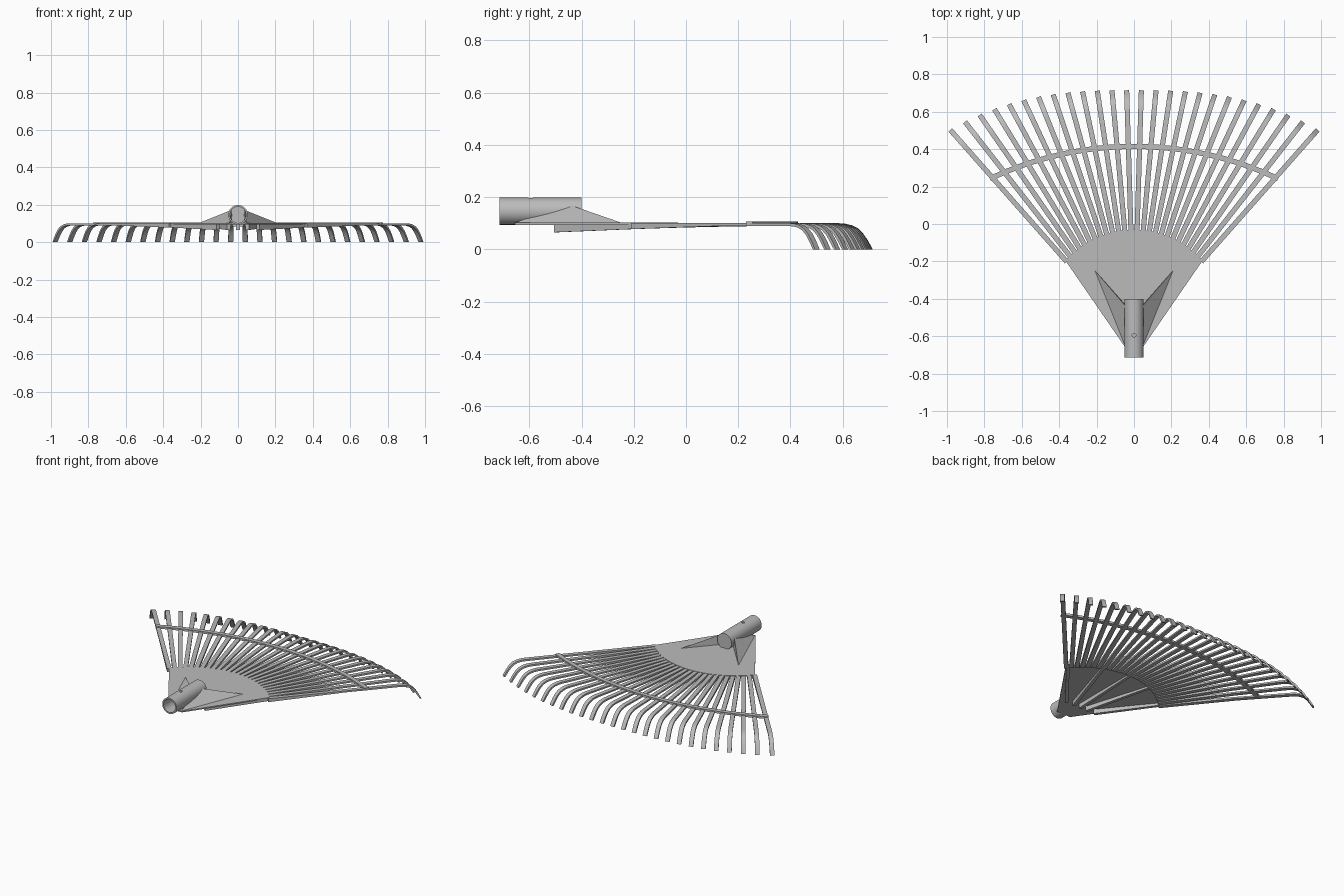
import bpy, bmesh, math
from mathutils import Vector

cube = bpy.data.objects.get("Cube")
if cube:
    bpy.data.objects.remove(cube)

# Single grey material
grey = bpy.data.materials.new("rake_grey")
grey.use_nodes = True
grey.diffuse_color = (0.5, 0.5, 0.5, 1)
grey.node_tree.nodes["Principled BSDF"].inputs["Base Color"].default_value = (0.5, 0.5, 0.5, 1)


def finish(bm, name):
    bmesh.ops.recalc_face_normals(bm, faces=bm.faces)
    mesh = bpy.data.meshes.new(name)
    bm.to_mesh(mesh)
    bm.free()
    obj = bpy.data.objects.new(name, mesh)
    bpy.context.collection.objects.link(obj)
    mesh.materials.append(grey)
    return obj


def smooth(obj):
    bpy.ops.object.select_all(action='DESELECT')
    obj.select_set(True)
    bpy.context.view_layer.objects.active = obj
    bpy.ops.object.shade_smooth_by_angle(angle=math.radians(35))


def loft(bm, rings, cap=True):
    """Bridge rings of equal length into a skin."""
    loops = [[bm.verts.new(p) for p in ring] for ring in rings]
    n = len(loops[0])
    for a, b in zip(loops, loops[1:]):
        for i in range(n):
            j = (i + 1) % n
            bm.faces.new((a[i], a[j], b[j], b[i]))
    if cap:
        bm.faces.new(loops[0])
        bm.faces.new(loops[-1])


TOP = 0.1
PLATE_R, PLATE_Y, PLATE_A = 0.49, -0.52, math.radians(48.5)


def plate_point(t, r=PLATE_R):
    a = t * PLATE_A
    return Vector((r * math.sin(a), PLATE_Y + r * math.cos(a), 0))


def under(y):
    """Height of the sloping underside of ribs and tines."""
    return min(0.065 + 0.042 * (y + 0.5), TOP - 0.01)


# Fan plate
bm = bmesh.new()
outline = [(-0.05, -0.655)] + [plate_point(i / 12)[:2] for i in range(-12, 13)] + [(0.05, -0.655)]
loft(bm, [[(x, y, z) for x, y in outline] for z in (0.094, 0.102)])
finish(bm, "fan_plate")

# Tines: straight tapering blades ending in a downward hook
HOOK = [(0.13, 0.1), (0.105, 0.098), (0.08, 0.092), (0.058, 0.081),
        (0.038, 0.062), (0.02, 0.036), (0, 0)]
TINES, HALF_W = 26, 0.0135
bm = bmesh.new()
for i in range(TINES):
    t = 2 * i / (TINES - 1) - 1
    start = plate_point(t, PLATE_R - 0.01)
    tip = Vector((0.982 * t, 0.715 - 0.212 * abs(t) ** 2.7, 0))
    along = (tip - start).normalized()
    side = Vector((along.y, -along.x, 0)) * HALF_W
    up = Vector((0, 0, 1))
    mid = start.lerp(tip, 0.5)
    spine = [(start + up * TOP, start + up * under(start.y)),
             (mid + up * TOP, mid + up * under(mid.y))]
    for k, (back, z) in enumerate(HOOK):
        bend = math.radians(75) * k / (len(HOOK) - 1)
        outer = tip - along * back + up * z
        inner = outer - (along * math.sin(bend) + up * math.cos(bend)) * 0.011
        inner.z = max(inner.z, 0)
        spine.append((outer, inner))
    loft(bm, [[a - side, a + side, b + side, b - side] for a, b in spine])
smooth(finish(bm, "tines"))

# Curved cross brace tying the tines together
bm = bmesh.new()
BR, BY = 1.8, -1.385
brace_a = math.asin(0.77 / BR)
rings = []
for i in range(33):
    a = brace_a * (i / 16 - 1)
    rings.append([((BR + d) * math.sin(a), BY + (BR + d) * math.cos(a), z)
                  for d, z in ((-0.014, 0.092), (0.014, 0.092), (0.014, 0.106), (-0.014, 0.106))])
loft(bm, rings)
smooth(finish(bm, "cross_brace"))

# Stiffening ribs beneath the plate
bm = bmesh.new()
for t in (-0.97, -0.45, 0, 0.45, 0.97):
    start = Vector((0.11 * t, -0.5, 0))
    end = plate_point(t)
    along = (end - start).normalized()
    side = Vector((along.y, -along.x, 0)) * 0.01
    loft(bm, [[p - side + Vector((0, 0, 0.098)), p + side + Vector((0, 0, 0.098)),
               p + side + Vector((0, 0, under(p.y))), p - side + Vector((0, 0, under(p.y)))]
              for p in (start, end)])
finish(bm, "under_ribs")

# Handle socket: hollow tube, closed at the rear
SIDES, AXIS_Z = 32, 0.146


def circle(r, y):
    return [(r * math.cos(2 * math.pi * i / SIDES), y, AXIS_Z + r * math.sin(2 * math.pi * i / SIDES))
            for i in range(SIDES)]


bm = bmesh.new()
loft(bm, [circle(0.043, -0.43), circle(0.043, -0.715), circle(0.052, -0.715), circle(0.052, -0.4)])
socket = finish(bm, "handle_socket")

# Screw hole through the top of the socket
bm = bmesh.new()
bmesh.ops.create_cone(bm, cap_ends=True, segments=16, radius1=0.01, radius2=0.01, depth=0.06)
bmesh.ops.translate(bm, verts=bm.verts, vec=(0, -0.595, 0.195))
cutter = finish(bm, "screw_hole_cutter")
cutter.hide_render = True
cutter.hide_viewport = True
hole = socket.modifiers.new("screw_hole", 'BOOLEAN')
hole.operation = 'DIFFERENCE'
hole.solver = 'EXACT'
hole.object = cutter
smooth(socket)

# Wedge gussets joining socket and plate
bm = bmesh.new()
for s in (-1, 1):
    tip, front, root, apex = [bm.verts.new((s * x, y, z)) for x, y, z in (
        (0.212, -0.245, 0.101), (0.045, -0.66, 0.101), (0.03, -0.45, 0.101), (0.035, -0.45, 0.172))]
    for face in ((tip, front, apex), (tip, apex, root), (front, root, apex), (tip, root, front)):
        bm.faces.new(face)
finish(bm, "socket_gussets")
